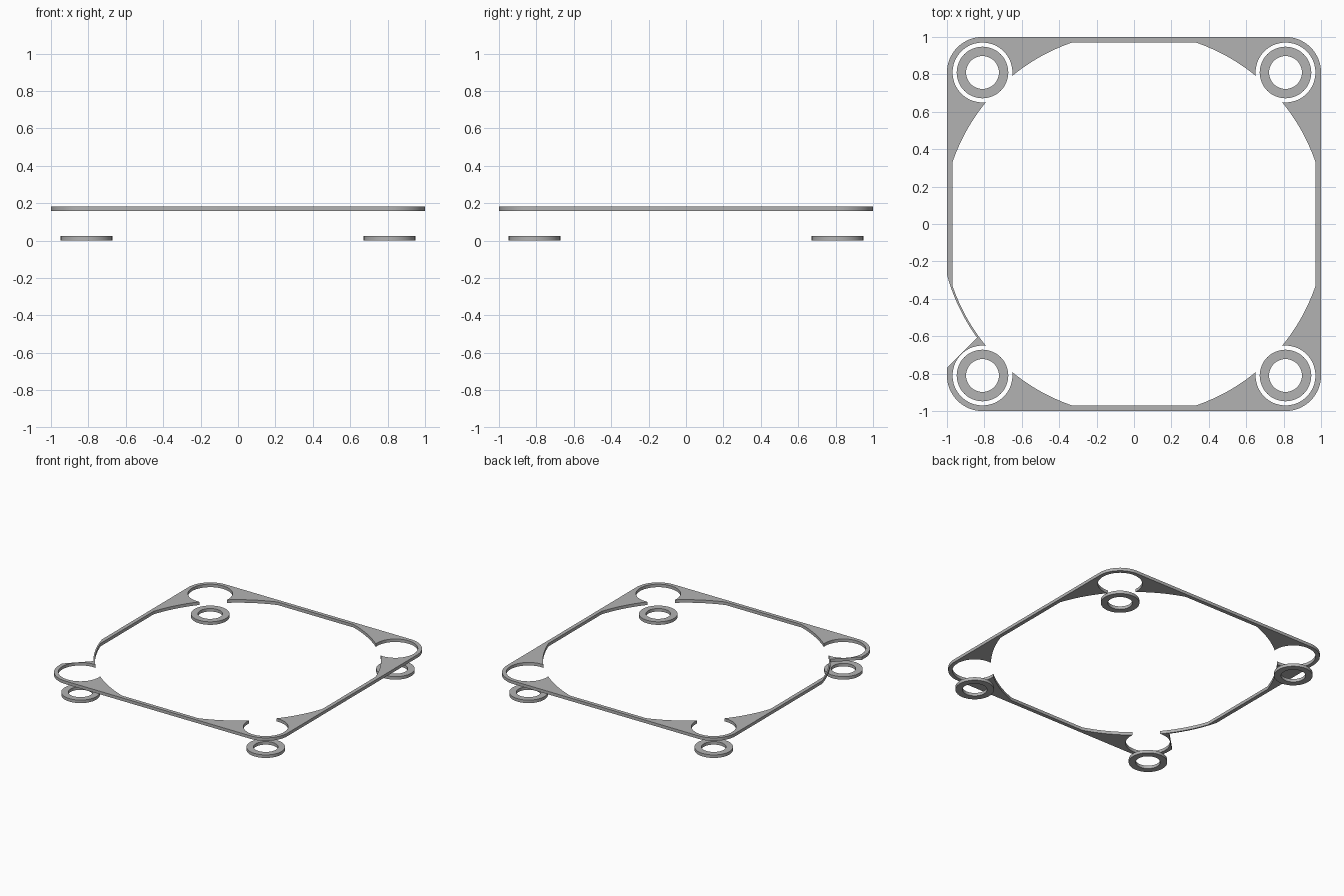
import bpy
from math import sin, cos, radians, degrees, atan2, acos, hypot, pi

if "Cube" in bpy.data.objects:
    bpy.data.objects.remove(bpy.data.objects["Cube"])

THICK = 0.024       # plate and washer thickness
FRAME_Z = 0.159     # underside of the frame
HOLE = 0.81         # corner hole offset from the centre
POCKET = 0.16       # radius of the corner pockets
BORE = 1.025        # radius of the large opening
INNER = 0.97        # half width of the opening between the straight sides

grey = bpy.data.materials.new("grey")
grey.use_nodes = True
colour = (0.45, 0.45, 0.45, 1)
grey.diffuse_color = colour
grey.node_tree.nodes["Principled BSDF"].inputs["Base Color"].default_value = colour


def arc(cx, cy, r, start, end, steps):
    """Points along an arc, angles in degrees."""
    angles = [radians(start + (end - start) * i / steps) for i in range(steps + 1)]
    return [(cx + r * cos(a), cy + r * sin(a)) for a in angles]


def turn(points, quarter):
    """Rotate points by quarter turns about the centre."""
    c, s = round(cos(quarter * pi / 2)), round(sin(quarter * pi / 2))
    return [(c * x - s * y, s * x + c * y) for x, y in points]


def plate(name, loops, z, location=(0, 0)):
    """Flat plate from an outer loop and hole loops."""
    curve = bpy.data.curves.new(name, 'CURVE')
    curve.dimensions = '2D'
    curve.fill_mode = 'BOTH'
    curve.extrude = THICK / 2
    for loop in loops:
        spline = curve.splines.new('POLY')
        spline.points.add(len(loop) - 1)
        for point, (x, y) in zip(spline.points, loop):
            point.co = (x, y, 0, 1)
        spline.use_cyclic_u = True
    obj = bpy.data.objects.new(name, curve)
    obj.location = (*location, z + THICK / 2)
    bpy.context.collection.objects.link(obj)
    bpy.ops.object.select_all(action='DESELECT')
    obj.select_set(True)
    bpy.context.view_layer.objects.active = obj
    bpy.ops.object.convert(target='MESH')
    obj = bpy.context.object
    obj.name = name
    obj.data.materials.clear()
    obj.data.materials.append(grey)
    bpy.ops.object.shade_smooth_by_angle(angle=radians(30))


# Frame outline: rounded square with a notch beside the front right corner
corner = arc(HOLE, HOLE, 1 - HOLE, 0, 90, 16)
outer = turn(corner, 0) + turn(corner, 1)
outer += arc(0, 0, 1.036, 195.2, 215.95, 12)
outer += [(-1, -0.77)] + turn(corner, 2) + turn(corner, 3)

# Frame opening: large bore clipped by the straight sides, with corner pockets
dist = hypot(HOLE, HOLE)
half = degrees(acos((dist ** 2 + BORE ** 2 - POCKET ** 2) / (2 * dist * BORE)))
first = degrees(acos(INNER / BORE))
lip = radians(45 - half)
swing = degrees(atan2(BORE * sin(lip) - HOLE, BORE * cos(lip) - HOLE))
quarter = arc(0, 0, BORE, first, 45 - half, 14)
quarter += arc(HOLE, HOLE, POCKET, swing, 90 - swing, 48)[1:-1]
quarter += arc(0, 0, BORE, 45 + half, 90 - first, 14)
inner = [p for k in range(4) for p in turn(quarter, k)]
plate("frame", [outer, inner], FRAME_Z)

# Washers below the four corner pockets
washer = [arc(0, 0, r, 0, 352.5, 47) for r in (0.138, 0.088)]
for side, sx in (("left", 1), ("right", -1)):
    for end, sy in (("front", -1), ("back", 1)):
        plate(f"{end}_{side}_washer", washer, 0, (sx * HOLE, sy * HOLE))
